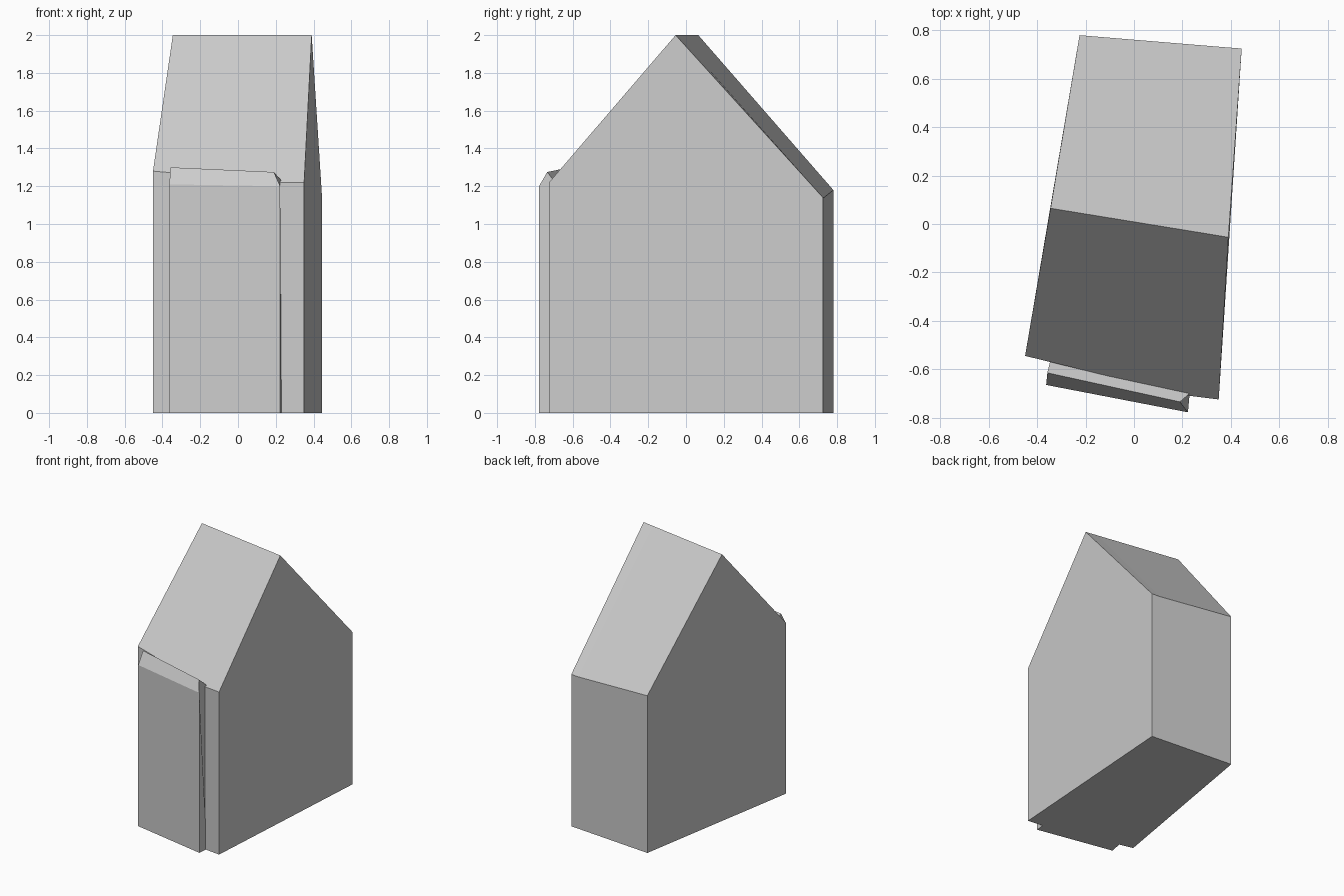
import bpy
import bmesh

cube = bpy.data.objects.get("Cube")
if cube:
    bpy.data.objects.remove(cube, do_unlink=True)

grey = bpy.data.materials.new("light grey")
grey.use_nodes = True
colour = (0.6, 0.6, 0.6, 1)
grey.diffuse_color = colour
grey.node_tree.nodes["Principled BSDF"].inputs["Base Color"].default_value = colour


def gabled_block(name, left, right):
    """Closed gabled block between two ends, each given as front eave, ridge, back eave."""
    bm = bmesh.new()
    loops = []
    for front, ridge, back in (left, right):
        points = [(*front[:2], 0), front, ridge, back, (*back[:2], 0)]
        loops.append([bm.verts.new(p) for p in points])
    a, b = loops
    bm.faces.new(a)
    bm.faces.new(b)
    for i in range(len(a)):
        j = (i + 1) % len(a)
        bm.faces.new((a[i], a[j], b[j], b[i]))
    bmesh.ops.recalc_face_normals(bm, faces=bm.faces)
    mesh = bpy.data.meshes.new(name)
    bm.to_mesh(mesh)
    bm.free()
    mesh.materials.append(grey)
    obj = bpy.data.objects.new(name, mesh)
    bpy.context.collection.objects.link(obj)
    return obj


# Gable outlines at the two ends of the house and where its two parts meet
far_end = ((-0.45, -0.545, 1.28), (-0.345, 0.065, 2), (-0.225, 0.78, 1.18))
joint = ((0.23, -0.71, 1.22), (0.30, -0.04, 2), (0.38, 0.73, 1.14))
near_end = ((0.35, -0.725, 1.22), (0.39, -0.055, 2), (0.445, 0.725, 1.14))

# Main house and the narrow bay at its left side
gabled_block("main_house", far_end, joint)
gabled_block("side_strip", joint, near_end)

# Shallow front projection with its own small ridge
gabled_block(
    "front_projection",
    ((-0.363, -0.665, 1.21), (-0.358, -0.615, 1.3), (-0.34, -0.54, 1.23)),
    ((0.223, -0.778, 1.2), (0.19, -0.735, 1.275), (0.23, -0.7, 1.23)),
)
